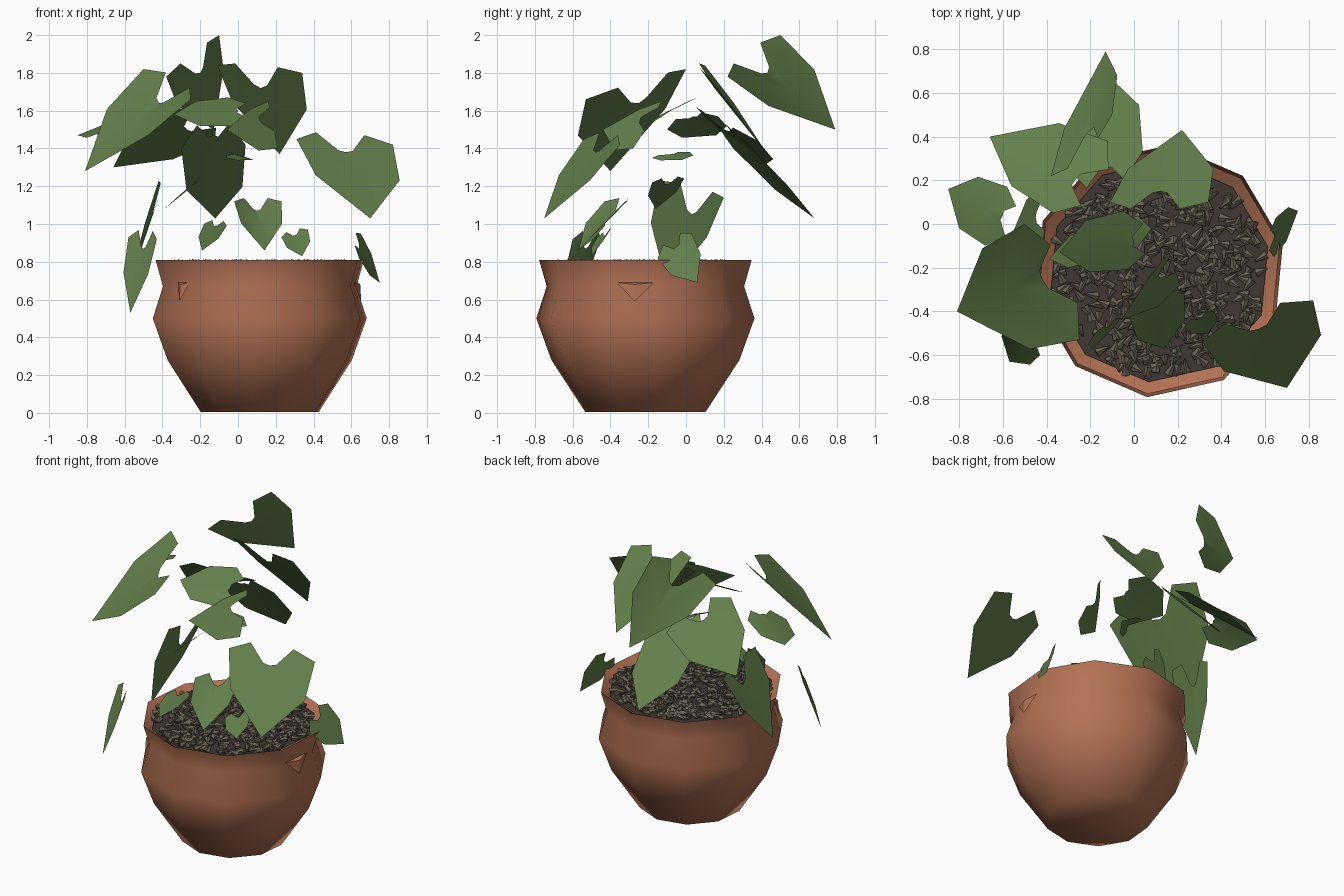
import bpy, bmesh, math, random
from mathutils import Vector, Matrix

random.seed(4)
if "Cube" in bpy.data.objects:
    bpy.data.objects.remove(bpy.data.objects["Cube"])

CENTRE = Vector((0.115, -0.215, 0))
SIDES = 10


def material(name, rgb):
    m = bpy.data.materials.new(name)
    m.use_nodes = True
    m.diffuse_color = (*rgb, 1)
    m.node_tree.nodes["Principled BSDF"].inputs["Base Color"].default_value = (*rgb, 1)
    return m


clay = material("terracotta", (0.45, 0.168, 0.088))
green = material("leaf green", (0.125, 0.215, 0.07))
earth = material("dark soil", (0.05, 0.038, 0.034))
bark = material("bark chips", (0.14, 0.122, 0.088))


def make_object(name, bm, mat, smooth=None):
    mesh = bpy.data.meshes.new(name)
    bm.to_mesh(mesh)
    bm.free()
    mesh.materials.append(mat)
    obj = bpy.data.objects.new(name, mesh)
    bpy.context.collection.objects.link(obj)
    if smooth:
        bpy.ops.object.select_all(action="DESELECT")
        obj.select_set(True)
        bpy.context.view_layer.objects.active = obj
        bpy.ops.object.shade_smooth_by_angle(angle=math.radians(smooth))
    return obj


def ring(bm, radius, z):
    verts = []
    for i in range(SIDES):
        a = math.tau * (i + 0.35) / SIDES
        verts.append(bm.verts.new(CENTRE + Vector((radius * math.cos(a), radius * math.sin(a), z))))
    return verts


# Faceted pot with a pinched neck and thin flared rim
bm = bmesh.new()
profile = [(0.32, 0.005), (0.5, 0.28), (0.58, 0.5), (0.525, 0.67),
           (0.565, 0.81), (0.485, 0.75)]
rings = [ring(bm, r, z) for r, z in profile]
bm.faces.new(rings[0][::-1])
for low, high in zip(rings, rings[1:]):
    for i in range(SIDES):
        j = (i + 1) % SIDES
        bm.faces.new((low[i], low[j], high[j], high[i]))
make_object("pot", bm, clay, 60)

# Small pointed lugs pinched out under the rim
for name, angle, size in (("side_lug", -6, 0.1), ("front_lug", 218, 0.05)):
    bm = bmesh.new()
    turn = Matrix.Translation(CENTRE) @ Matrix.Rotation(math.radians(angle), 4, "Z")
    top_left, top_right, low, out = [
        bm.verts.new(turn @ Vector(p)) for p in
        ((0.51, -size, 0.69), (0.51, size, 0.69), (0.54, 0, 0.59), (0.535, 0, 0.68))]
    bm.faces.new((top_left, out, top_right))
    bm.faces.new((top_left, low, out))
    bm.faces.new((out, low, top_right))
    make_object(name, bm, clay)

# Soil surface
bm = bmesh.new()
bm.faces.new(ring(bm, 0.51, 0.778))
make_object("soil", bm, earth)

# Scattered bark chips
bm = bmesh.new()
for i in range(480):
    a = random.uniform(0, math.tau)
    r = 0.48 * math.sqrt(random.random())
    spot = CENTRE + Vector((r * math.cos(a), r * math.sin(a), 0.79))
    tilt = Matrix.Rotation(random.uniform(0, math.tau), 4, "Z") @ \
        Matrix.Rotation(random.uniform(1, 1.7), 4, "X")
    bmesh.ops.create_cone(bm, cap_ends=True, segments=5, radius1=0.021, radius2=0.003,
                          depth=random.uniform(0.045, 0.07),
                          matrix=Matrix.Translation(spot) @ tilt)
make_object("bark_chips", bm, bark)


def leaf(name, notch, tip, corner_a, corner_b):
    """Heart-shaped leaf folded along its midrib; corners are the outer lobes."""
    notch, tip = Vector(notch), Vector(tip)
    rib = tip - notch
    bm = bmesh.new()
    base = bm.verts.new(notch)
    end = bm.verts.new(tip)
    middle = bm.verts.new(notch + rib * 0.4)
    for corner in (corner_a, corner_b):
        side = Vector(corner) - (notch - rib * 0.2)
        half = [bm.verts.new(notch + side * u + rib * v)
                for u, v in ((0.15, -0.03), (0.5, -0.3), (1, -0.2), (0.87, 0.35))]
        edge = [base, *half, end]
        for p, q in zip(edge, edge[1:]):
            bm.faces.new((middle, p, q))
    bmesh.ops.recalc_face_normals(bm, faces=bm.faces)
    if sum(f.normal.z for f in bm.faces) < 0:
        bmesh.ops.reverse_faces(bm, faces=bm.faces)
    make_object(name, bm, green, 60)


# Upper leaves
leaf("top_back_leaf", (-.2, .43, 1.8), (-.13, .79, 1.5), (-.38, .22, 1.78), (-.1, .5, 2))
leaf("right_back_leaf", (.12, .15, 1.72), (.22, .43, 1.37), (-.11, .1, 1.84), (.34, .1, 1.8))
leaf("low_back_leaf", (-.13, .25, 1.47), (-.12, .68, 1.03), (-.3, .25, 1.4), (.04, .33, 1.42))
leaf("outer_back_leaf", (-.27, .2, 1.5), (-.66, .4, 1.3), (-.37, .05, 1.62), (-.12, .38, 1.44))
leaf("broad_front_leaf", (-.42, -.25, 1.64), (-.81, -.4, 1.28), (-.5, 0, 1.82), (-.25, -.53, 1.66))
leaf("outer_side_leaf", (-.6, .04, 1.57), (-.85, .16, 1.47), (-.68, -.1, 1.5), (-.58, .17, 1.57))
leaf("centre_leaf", (0, -.08, 1.6), (-.34, -.13, 1.58), (-.05, .06, 1.67), (-.03, -.21, 1.52))
leaf("centre_front_leaf", (.11, -.24, 1.56), (-.06, -.44, 1.5), (.16, -.13, 1.65), (.21, -.28, 1.4))
leaf("small_centre_leaf", (-.02, -.08, 1.37), (.08, -.02, 1.34), (-.06, -.18, 1.35), (-.04, .02, 1.38))
leaf("small_side_leaf", (-.24, -.1, 1.21), (-.39, -.16, 1.08), (-.22, -.18, 1.22), (-.21, -.01, 1.24))

# Lower leaves
leaf("hanging_side_leaf", (-.45, .03, 1.05), (-.58, -.1, .67), (-.42, -.14, 1.23), (-.42, .2, 1.14))
leaf("hanging_front_leaf", (-.5, -.53, .87), (-.57, -.63, .53), (-.58, -.45, .93), (-.43, -.6, .92))
leaf("large_heart_leaf", (.57, -.48, 1.38), (.7, -.75, 1.03), (.31, -.54, 1.45), (.82, -.35, 1.42))
leaf("rim_leaf", (.64, -.05, .88), (.75, .06, .69), (.64, -.15, .82), (.65, .03, .95))
leaf("soil_heart_leaf", (.1, -.36, 1.07), (.14, -.57, .86), (-.02, -.43, 1.12), (.23, -.32, 1.12))
leaf("left_sprout", (-.12, -.47, .99), (-.19, -.57, .86), (-.18, -.5, 1), (-.06, -.43, .99))
leaf("right_sprout", (.3, -.43, .94), (.34, -.5, .83), (.23, -.47, .93), (.37, -.4, .97))
